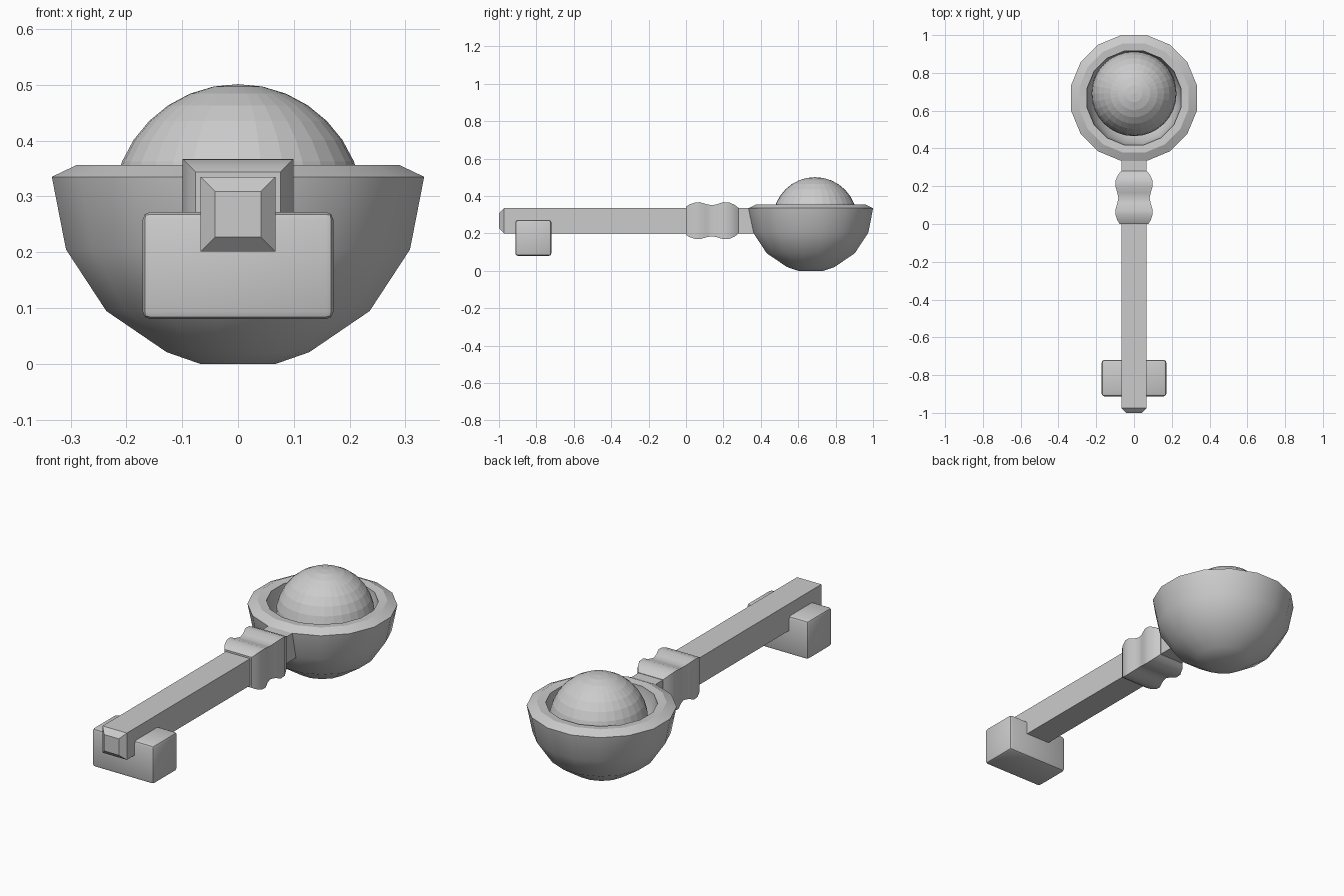
import bpy, bmesh, math

if "Cube" in bpy.data.objects:
    bpy.data.objects.remove(bpy.data.objects["Cube"])


def finish(name, bm, angle=None):
    bmesh.ops.recalc_face_normals(bm, faces=bm.faces)
    me = bpy.data.meshes.new(name)
    bm.to_mesh(me)
    bm.free()
    ob = bpy.data.objects.new(name, me)
    bpy.context.collection.objects.link(ob)
    if angle:
        bpy.ops.object.select_all(action='DESELECT')
        ob.select_set(True)
        bpy.context.view_layer.objects.active = ob
        bpy.ops.object.shade_smooth_by_angle(angle=math.radians(angle))
    return ob


def loft(name, rings, angle=None):
    """Skin a list of closed point rings and cap both ends."""
    bm = bmesh.new()
    loops = [[bm.verts.new(p) for p in ring] for ring in rings]
    n = len(loops[0])
    for a, b in zip(loops, loops[1:]):
        for i in range(n):
            j = (i + 1) % n
            bm.faces.new((a[i], a[j], b[j], b[i]))
    bm.faces.new(loops[0])
    bm.faces.new(loops[-1])
    return finish(name, bm, angle)


def circle(r, z, cy, n=16):
    return [(r * math.cos((i + .5) * math.tau / n),
             cy + r * math.sin((i + .5) * math.tau / n), z) for i in range(n)]


def square(y, h, cz=0.268):
    return [(-h, y, cz - h), (h, y, cz - h), (h, y, cz + h), (-h, y, cz + h)]


# Bowl: 16-sided half shell with a chamfered rim
CY, CZ, R, RI = 0.667, 0.335, 0.34, 0.254
lat = [math.radians(a) for a in (67.5, 45, 22.5, 0)]
outer = [(0.069, 0.0)] + [(R * math.cos(a), CZ - R * math.sin(a)) for a in lat]
rim = [(0.295, 0.356), (RI, 0.352)]
inner = [(RI * math.cos(a), CZ - RI * math.sin(a)) for a in reversed(lat)]
inner.append((0.05, CZ - RI))
loft("bowl", [circle(r, z, CY) for r, z in outer + rim + inner], 30)

# Ball resting in the bowl
bm = bmesh.new()
bmesh.ops.create_uvsphere(bm, u_segments=32, v_segments=16, radius=0.225)
bmesh.ops.translate(bm, verts=bm.verts, vec=(0, 0.69, 0.276))
finish("ball", bm)

# Square arm with a chamfered tip
loft("arm", [square(-1.0, 0.041), square(-0.974, 0.067), square(0.37, 0.067)])

# Turned collar on the arm
collar = [(0.0, 0.076), (0.02, 0.088), (0.05, 0.098), (0.075, 0.099),
          (0.11, 0.088), (0.138, 0.083), (0.165, 0.088), (0.2, 0.099),
          (0.23, 0.098), (0.26, 0.085), (0.28, 0.069)]
loft("collar", [square(y, h) for y, h in collar], 30)

# Cross block under the arm end
bm = bmesh.new()
bmesh.ops.create_cube(bm, size=1)
bmesh.ops.scale(bm, verts=bm.verts, vec=(0.342, 0.193, 0.192))
bmesh.ops.translate(bm, verts=bm.verts, vec=(0, -0.816, 0.176))
bmesh.ops.bevel(bm, geom=bm.edges[:], offset=0.014, segments=2,
                profile=0.5, affect='EDGES')
finish("cross_block", bm, 40)
